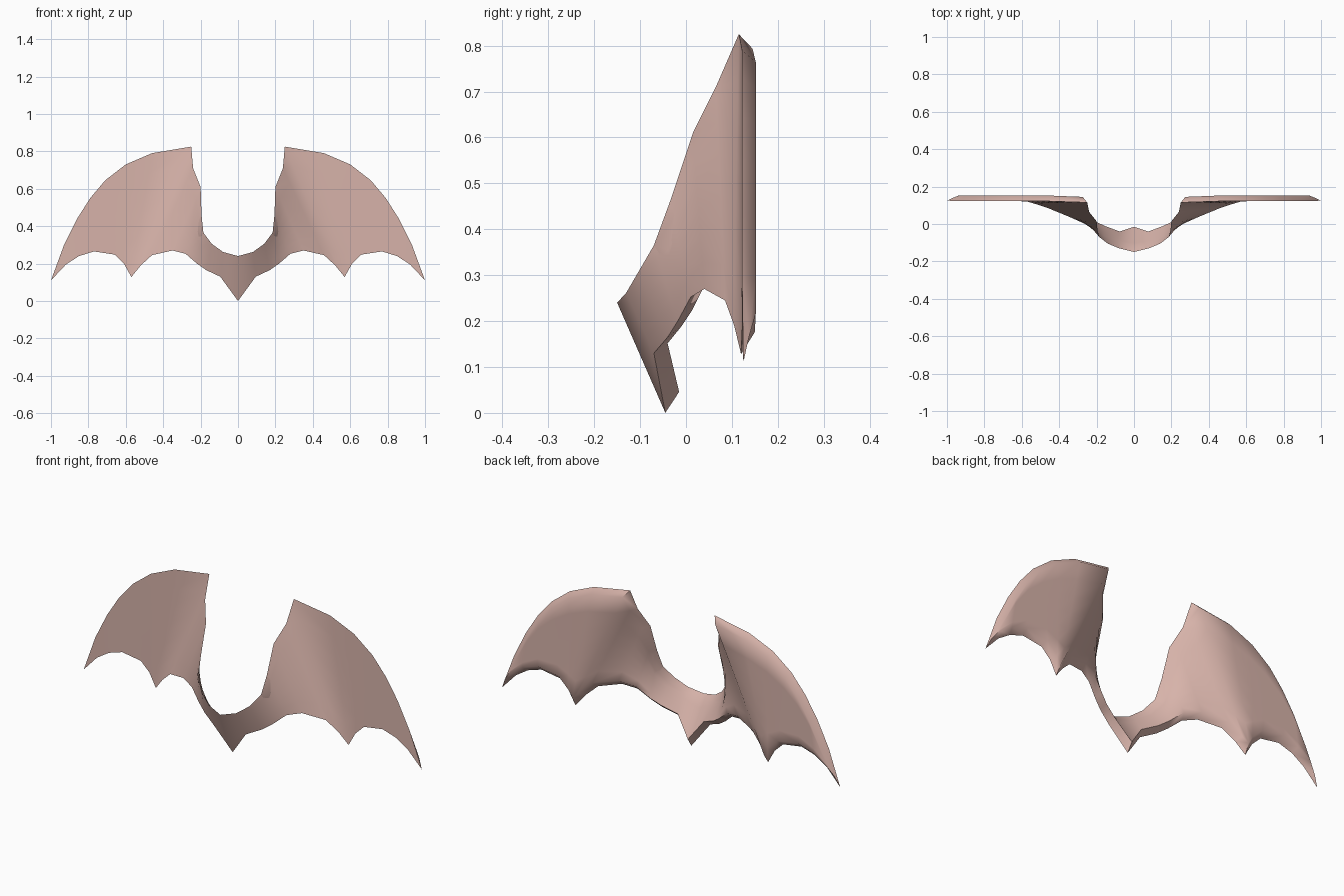
import bpy, bmesh, math
from mathutils import Vector

if "Cube" in bpy.data.objects:
    bpy.data.objects.remove(bpy.data.objects["Cube"])

# Right-half front outline (x, y, z): upper chain and lower chain, centre to wing tip
upper = [(0, -.15, .24), (.08, -.13, .262), (.14, -.105, .305), (.185, -.07, .365),
         (.195, -.035, .46), (.2, .015, .61), (.24, .065, .71), (.25, .115, .825),
         (.46, .122, .79), (.6, .122, .73), (.71, .122, .645), (.79, .122, .55),
         (.86, .122, .44), (.93, .122, .3), (1, .125, .11)]
lower = [(0, -.045, 0), (.095, -.07, .13), (.17, -.04, .165), (.22, -.018, .2),
         (.28, .01, .252), (.35, .04, .27), (.46, .085, .245), (.52, .105, .19),
         (.57, .12, .128), (.61, .122, .2), (.66, .122, .248), (.77, .122, .265),
         (.85, .122, .24), (.92, .122, .195), (1, .125, .11)]
upper = [Vector(p) for p in upper]
lower = [Vector(p) for p in lower]
DEPTH, INSET, ROWS = .03, .027, 6


def inset_chain(chain, side):
    """Back rim: each point moved inward along its mitre and pushed back."""
    out = []
    for i, p in enumerate(chain):
        if i == len(chain) - 1:
            out.append(p + Vector((-.025, .012, .055)))
            continue
        nxt = chain[i + 1]
        prv = chain[i - 1] if i else Vector((-nxt.x, nxt.y, nxt.z))
        a = Vector((p.x - prv.x, p.z - prv.z)).normalized()
        b = Vector((nxt.x - p.x, nxt.z - p.z)).normalized()
        na, nb = Vector((a.y, -a.x)) * side, Vector((b.y, -b.x)) * side
        m = (na + nb).normalized()
        d = min(INSET / max(m.dot(na), .1), .05)
        out.append(p + Vector((m.x * d, DEPTH, m.y * d)))
    return out


back_u, back_l = inset_chain(upper, 1), inset_chain(lower, -1)

bm = bmesh.new()


def strip(rows_a, rows_b):
    for i in range(len(rows_a) - 1):
        q = [rows_a[i], rows_a[i + 1], rows_b[i + 1], rows_b[i]]
        pts = []
        for v in q:
            if all((v - w).length > 1e-5 for w in pts):
                pts.append(v)
        if len(pts) > 2:
            for s in (1, -1):
                bm.faces.new([bm.verts.new((v.x * s, v.y, v.z)) for v in pts])


# Front and back membrane skins, lofted between the chains
for u, l in ((upper, lower), (back_u, back_l)):
    grid = [[a.lerp(b, r / ROWS) for a, b in zip(u, l)] for r in range(ROWS + 1)]
    for r in range(ROWS):
        strip(grid[r], grid[r + 1])
# Sloping rim joining front to back
strip(upper, back_u)
strip(lower, back_l)

bmesh.ops.remove_doubles(bm, verts=bm.verts, dist=1e-4)
bmesh.ops.recalc_face_normals(bm, faces=bm.faces)
mesh = bpy.data.meshes.new("wing_pair")
bm.to_mesh(mesh)
bm.free()
wings = bpy.data.objects.new("wing_pair", mesh)
bpy.context.collection.objects.link(wings)

mat = bpy.data.materials.new("dusty_pink")
mat.diffuse_color = (.68, .45, .40, 1)
mat.use_nodes = True
mat.node_tree.nodes["Principled BSDF"].inputs["Base Color"].default_value = mat.diffuse_color
mesh.materials.append(mat)

bpy.context.view_layer.objects.active = wings
wings.select_set(True)
bpy.ops.object.shade_smooth_by_angle(angle=math.radians(65))
